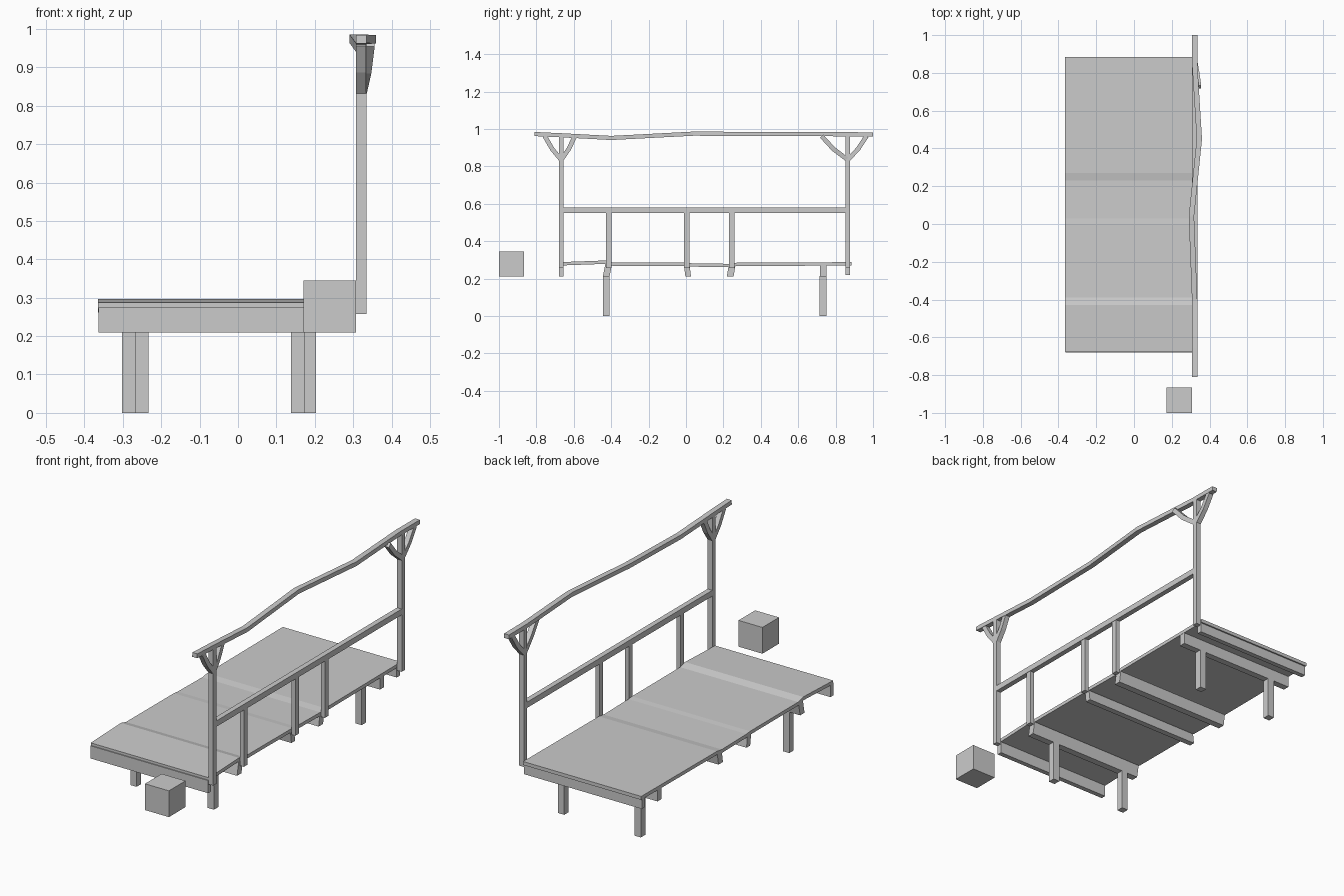
import bpy, bmesh
from mathutils import Vector

if "Cube" in bpy.data.objects:
    bpy.data.objects.remove(bpy.data.objects["Cube"])


def mesh_object(name, bm):
    bmesh.ops.recalc_face_normals(bm, faces=bm.faces)
    me = bpy.data.meshes.new(name)
    bm.to_mesh(me)
    bm.free()
    ob = bpy.data.objects.new(name, me)
    bpy.context.collection.objects.link(ob)
    return ob


def prism(name, profile, x0, x1):
    """Extrude a (y, z) outline along x."""
    bm = bmesh.new()
    rings = [[bm.verts.new((x, y, z)) for y, z in profile] for x in (x0, x1)]
    n = len(profile)
    for i in range(n):
        j = (i + 1) % n
        bm.faces.new((rings[0][i], rings[0][j], rings[1][j], rings[1][i]))
    for r in rings:
        bm.faces.new(r)
    return mesh_object(name, bm)


def box(name, x, y, z):
    return prism(name, [(y[0], z[0]), (y[1], z[0]), (y[1], z[1]), (y[0], z[1])], *x)


def beam(name, path, width, depth):
    """Sweep a rectangular section along a path lying close to the yz plane."""
    pts = [Vector(p) for p in path]
    bm = bmesh.new()
    rings = []
    for i, p in enumerate(pts):
        t = pts[min(i + 1, len(pts) - 1)] - pts[max(i - 1, 0)]
        t.x = 0
        t.normalize()
        side = Vector((width / 2, 0, 0))
        up = Vector((0, -t.z, t.y)) * depth / 2
        rings.append([bm.verts.new(p + a * side + b * up)
                      for a, b in ((-1, -1), (1, -1), (1, 1), (-1, 1))])
    for r, s in zip(rings, rings[1:]):
        for i in range(4):
            j = (i + 1) % 4
            bm.faces.new((r[i], r[j], s[j], s[i]))
    bm.faces.new(rings[0])
    bm.faces.new(rings[-1])
    return mesh_object(name, bm)


# Slightly uneven deck
top = [(-0.675, 0.288), (-0.43, 0.297), (-0.39, 0.286), (0.0, 0.285), (0.03, 0.282),
       (0.23, 0.279), (0.27, 0.285), (0.885, 0.288)]
deck = top + [(y, z - 0.018) for y, z in reversed(top)]
prism("deck", deck, -0.365, 0.307)

# Cross beams: y at bottom, y at top, width, z range
beams = [(-0.667, -0.667, 0.025, 0.21, 0.275), (-0.427, -0.412, 0.036, 0.21, 0.283),
         (0.012, 0.004, 0.03, 0.21, 0.27), (0.236, 0.246, 0.036, 0.21, 0.268),
         (0.733, 0.733, 0.034, 0.21, 0.272), (0.865, 0.865, 0.025, 0.22, 0.275)]
for i, (yb, yt, w, z0, z1) in enumerate(beams):
    h = w / 2
    prism(f"cross_beam_{i + 1}", [(yb - h, z0), (yb + h, z0), (yt + h, z1), (yt - h, z1)],
          -0.363, 0.306)

# Legs
for name, x, y in (("front_left_leg", -0.284, -0.426), ("front_right_leg", 0.156, -0.426),
                   ("rear_left_leg", -0.251, 0.733), ("rear_right_leg", 0.185, 0.733)):
    box(name, (x - 0.018, x + 0.018), (y - 0.018, y + 0.018), (0, 0.215))

# Railing posts, middle rail and balusters
RX = (0.308, 0.335)
for name, y in (("front_post", -0.667), ("rear_post", 0.865)):
    box(name, RX, (y - 0.013, y + 0.013), (0.257, 0.965))
box("middle_rail", RX, (-0.655, 0.855), (0.55, 0.58))
for i, y in enumerate((-0.413, 0.005, 0.245)):
    box(f"baluster_{i + 1}", (0.31, 0.333), (y - 0.015, y + 0.015), (0.257, 0.555))

# Wavy top rail
beam("top_rail", [(0.321, -0.81, 0.973), (0.321, -0.66, 0.966), (0.321, -0.40, 0.952),
                  (0.304, 0.04, 0.975), (0.346, 0.45, 0.973), (0.321, 0.85, 0.972),
                  (0.321, 1.0, 0.971)], 0.028, 0.022)

# Braces below the top rail
braces = [(-0.667, -0.755, 0.321), (-0.667, -0.594, 0.321),
          (0.865, 0.965, 0.321), (0.865, 0.725, 0.343)]
for i, (y0, y1, x1) in enumerate(braces):
    xm = 0.321 * 0.4 + x1 * 0.6
    ym = y0 + (y1 - y0) * 0.55
    beam(f"brace_{i + 1}", [(0.321, y0, 0.835), (xm, ym, 0.893), (x1, y1, 0.962)], 0.026, 0.024)

# Loose block in front of the deck
box("block", (0.171, 0.307), (-1.0, -0.865), (0.21, 0.345))
